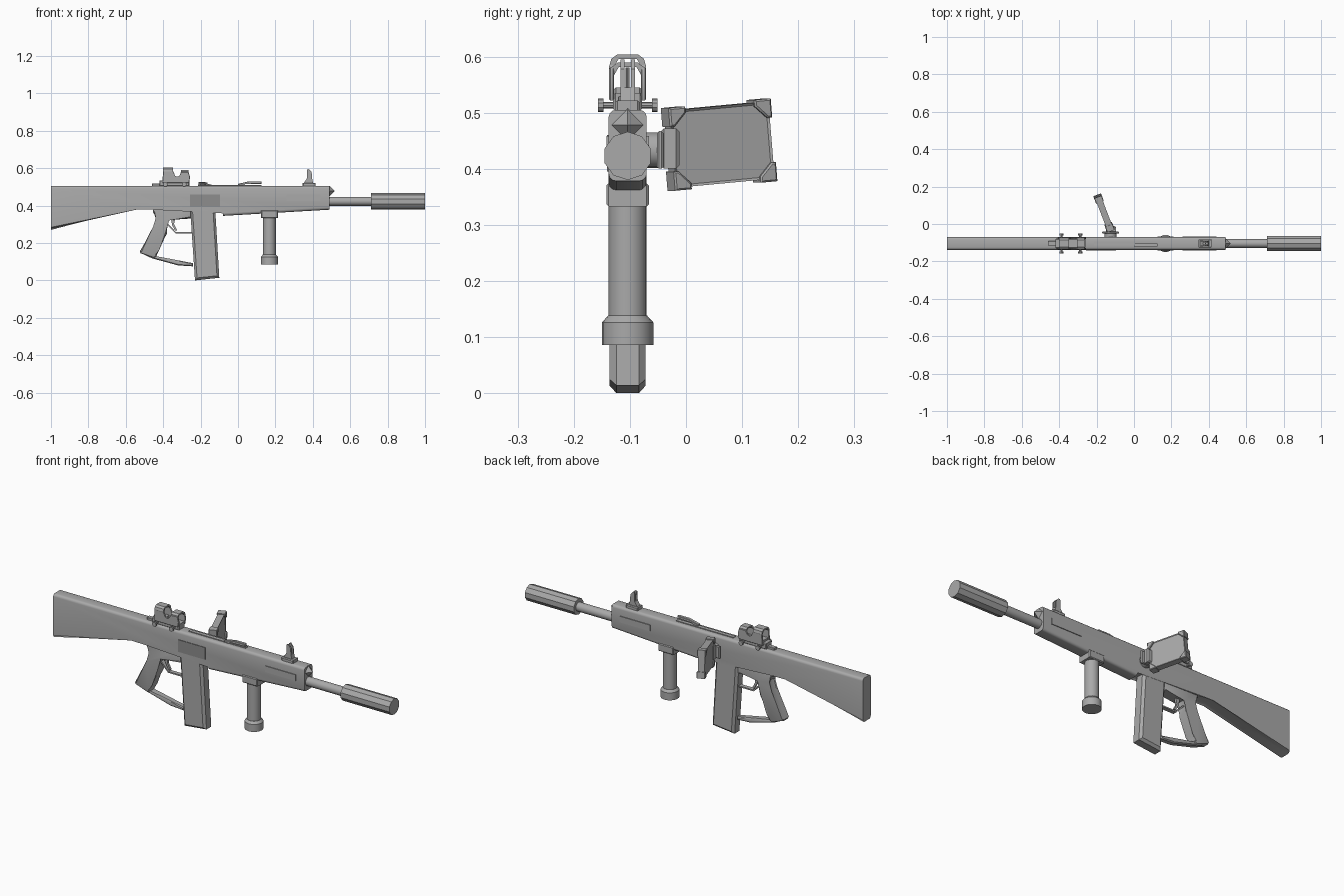
import bpy, bmesh, math
from mathutils import Matrix, Vector

if "Cube" in bpy.data.objects:
    bpy.data.objects.remove(bpy.data.objects["Cube"])

CY = -0.104  # centre plane of the long body


def material(name, v):
    m = bpy.data.materials.new(name)
    m.diffuse_color = (v, v, v, 1)
    m.use_nodes = True
    m.node_tree.nodes["Principled BSDF"].inputs["Base Color"].default_value = m.diffuse_color
    return m


GREY = material("mid grey", 0.4)
DARK = material("dark grey", 0.27)


def finish(bm, name, mat=GREY, matrix=None, smooth=True):
    bmesh.ops.recalc_face_normals(bm, faces=bm.faces)
    if matrix:
        bm.transform(matrix)
    me = bpy.data.meshes.new(name)
    bm.to_mesh(me)
    bm.free()
    me.materials.append(mat)
    ob = bpy.data.objects.new(name, me)
    bpy.context.collection.objects.link(ob)
    if smooth:
        bpy.ops.object.select_all(action='DESELECT')
        ob.select_set(True)
        bpy.context.view_layer.objects.active = ob
        bpy.ops.object.shade_smooth_by_angle(angle=math.radians(35))
    return ob


def prism(name, pts, width, y=CY, bevel=0, segs=1, keep_ends=False, mat=GREY, matrix=None):
    """Side profile (x, z) extruded along y, with optionally chamfered rims."""
    bm = bmesh.new()
    a = [bm.verts.new((x, y - width / 2, z)) for x, z in pts]
    b = [bm.verts.new((x, y + width / 2, z)) for x, z in pts]
    n = len(pts)
    bm.faces.new(a)
    bm.faces.new(b[::-1])
    for i in range(n):
        j = (i + 1) % n
        bm.faces.new((a[i], b[i], b[j], a[j]))
    if bevel:
        rim = [e for e in bm.edges if abs(e.verts[0].co.y - e.verts[1].co.y) < 1e-6
               and not (keep_ends and abs(e.verts[0].co.x - e.verts[1].co.x) < 1e-6)]
        bmesh.ops.bevel(bm, geom=rim, offset=bevel, segments=segs, profile=0.5,
                        affect='EDGES', clamp_overlap=True)
    return finish(bm, name, mat, matrix)


def box(name, x, y, z, bevel=0, mat=GREY, matrix=None):
    return prism(name, [(x[0], z[0]), (x[1], z[0]), (x[1], z[1]), (x[0], z[1])],
                 y[1] - y[0], (y[0] + y[1]) / 2, bevel, mat=mat, matrix=matrix)


def tube(name, start, end, r1, r2=None, sides=16):
    s, e = Vector(start), Vector(end)
    bm = bmesh.new()
    bmesh.ops.create_cone(bm, cap_ends=True, segments=sides, radius1=r1,
                          radius2=r1 if r2 is None else r2, depth=(e - s).length)
    rot = (e - s).to_track_quat('Z', 'Y').to_matrix().to_4x4()
    return finish(bm, name, matrix=Matrix.Translation((s + e) / 2) @ rot)


# Main body with butt stock
prism("body_and_stock", [(-1, .505), (.49, .505), (.49, .378), (-.08, .345), (-.08, .372),
                         (-.46, .378), (-.54, .393), (-1, .27)],
      .068, bevel=.016, segs=3, keep_ends=True)

# Pistol grip with lower housing, hand guard bow, magazine
prism("grip", [(-.455, .40), (-.455, .365), (-.43, .335), (-.445, .285), (-.525, .155), (-.52, .145),
               (-.45, .12), (-.435, .13), (-.43, .165), (-.38, .25), (-.385, .295),
               (-.375, .33), (-.25, .33), (-.25, .40)], .05, bevel=.009, segs=2)
prism("hand_guard", [(-.52, .147), (-.44, .130), (-.24, .092), (-.24, .075), (-.32, .08), (-.46, .118)],
      .032, bevel=.005)
prism("magazine", [(-.257, .40), (-.123, .40), (-.10, .014), (-.23, .0)], .064, bevel=.012)

# Trigger and its guard
prism("trigger", [(-.36, .335), (-.335, .335), (-.342, .30), (-.325, .268), (-.335, .265), (-.352, .295)], .012)
prism("trigger_guard", [(-.382, .30), (-.335, .252), (-.24, .252), (-.24, .259), (-.332, .259), (-.375, .303)], .022)

# Barrel, muzzle tube and pointed front stud
tube("barrel", (.47, CY, .423), (.73, CY, .423), .024, sides=16)
tube("muzzle_tube", (.71, CY, .423), (1, CY, .423), .043, sides=10)
tube("front_stud", (.488, CY, .478), (.518, CY, .478), .03, 0, sides=4)

# Vertical fore grip
GX = .168
box("foregrip_mount", (GX - .045, GX + .045), (CY - .038, CY + .038), (.333, .374), .004)
tube("foregrip_handle", (GX, CY, .12), (GX, CY, .34), .034, sides=20)
tube("foregrip_collar", (GX, CY, .126), (GX, CY, .138), .046, .035, sides=20)
tube("foregrip_base", (GX, CY, .086), (GX, CY, .126), .046, sides=20)

# Side plates and ejection port
for s, tag in ((-1, "right"), (1, "left")):
    y = CY + s * .034
    box("side_plate_" + tag, (.26, .44), (y - .004, y + .004), (.425, .458))
box("ejection_port", (-.257, -.097), (CY - .037, CY - .031), (.395, .46), mat=DARK)

# Top rail strip and charging handle
box("top_strip", (-.215, .125), (CY - .010, CY + .010), (.50, .509))
prism("charging_handle", [(0, .507), (.03, .507), (.04, .518), (.125, .516), (.125, .53), (.06, .53), (0, .516)],
      .018, y=CY - .008, bevel=.002)

# Front sight: base, block and two upright ears
box("front_sight_base", (.345, .415), (CY - .022, CY + .022), (.50, .522), .004)
prism("front_sight_block", [(.352, .52), (.402, .52), (.396, .545), (.368, .545)], .026)
for s, tag in ((-1, "right"), (1, "left")):
    y = CY + s * .0095
    prism("front_sight_ear_" + tag, [(.368, .54), (.396, .54), (.394, .578), (.38, .595), (.37, .592)], .007, y=y)
tube("front_sight_pin", (.382, CY, .54), (.382, CY, .58), .0035, sides=8)

# Optic: clamp base, notched side walls, two hoods, bolts
box("optic_base", (-.42, -.26), (CY - .026, CY + .026), (.503, .535), .004)
box("optic_rear_lever", (-.46, -.41), (CY - .012, CY + .012), (.503, .517), .002)
for s, tag in ((-1, "right"), (1, "left")):
    prism("optic_wall_" + tag, [(-.405, .522), (-.262, .522), (-.256, .55), (-.264, .58), (-.305, .578),
                                (-.312, .558), (-.325, .552), (-.338, .558), (-.347, .585), (-.40, .585)],
          .009, y=CY + s * .0285, bevel=.002)
    for i, x in enumerate((-.388, -.288)):
        tube(f"optic_bolt_{tag}_{i}", (x, CY, .513), (x, CY + s * .046, .513), .006, sides=8)
        tube(f"optic_knob_{tag}_{i}", (x, CY + s * .043, .513), (x, CY + s * .053, .513), .012, sides=10)
turn = Matrix.Translation((0, CY, 0)) @ Matrix.Rotation(math.pi / 2, 4, 'Z')
for name, x0, x1, z in (("rear", -.40, -.347, .582), ("front", -.305, -.264, .567)):
    # Arched cap profile lies across the body
    prism("optic_hood_" + name, [(-.033, z), (-.029, z + .014), (-.018, z + .022), (.018, z + .022),
                                 (.029, z + .014), (.033, z), (.024, z), (.016, z + .014),
                                 (-.016, z + .014), (-.024, z)],
          x1 - x0, y=-(x0 + x1) / 2, matrix=turn)
box("optic_housing", (-.40, -.35), (CY - .025, CY + .025), (.53, .545), .004)

# Side bracket carrying the tablet
tube("bracket_arm", (-.125, CY + .02, .433), (-.125, -.044, .433), .032, sides=16)
box("bracket_head", (-.17, -.08), (-.052, -.04), (.40, .467), .004)
box("bracket_hinge", (-.15, -.095), (-.045, -.012), (.40, .472), .006)

# Tablet: slab with inset screen and cut-corner bumpers
place = (Matrix.Translation((-.16, .059, .443)) @ Matrix.Rotation(math.radians(111), 4, 'Z')
         @ Matrix.Rotation(math.radians(-5), 4, 'Y'))
bm = bmesh.new()
bmesh.ops.create_cube(bm, size=1, matrix=Matrix.Diagonal((.188, .034, .138, 1)))
bm.faces.ensure_lookup_table()
bm.normal_update()
front = [f for f in bm.faces if f.normal.y < -.9]
bmesh.ops.inset_region(bm, faces=front, thickness=.006, depth=-.003)
finish(bm, "tablet", matrix=place, smooth=False)
for sx in (-1, 1):
    for sz in (-1, 1):
        pts = [(.098, .074), (.098, .040), (.089, .040), (.066, .063), (.066, .074)]
        prism(f"tablet_bumper_{sx}_{sz}", [(sx * x, sz * z) for x, z in pts], .044, y=0,
              bevel=.003, matrix=place)
